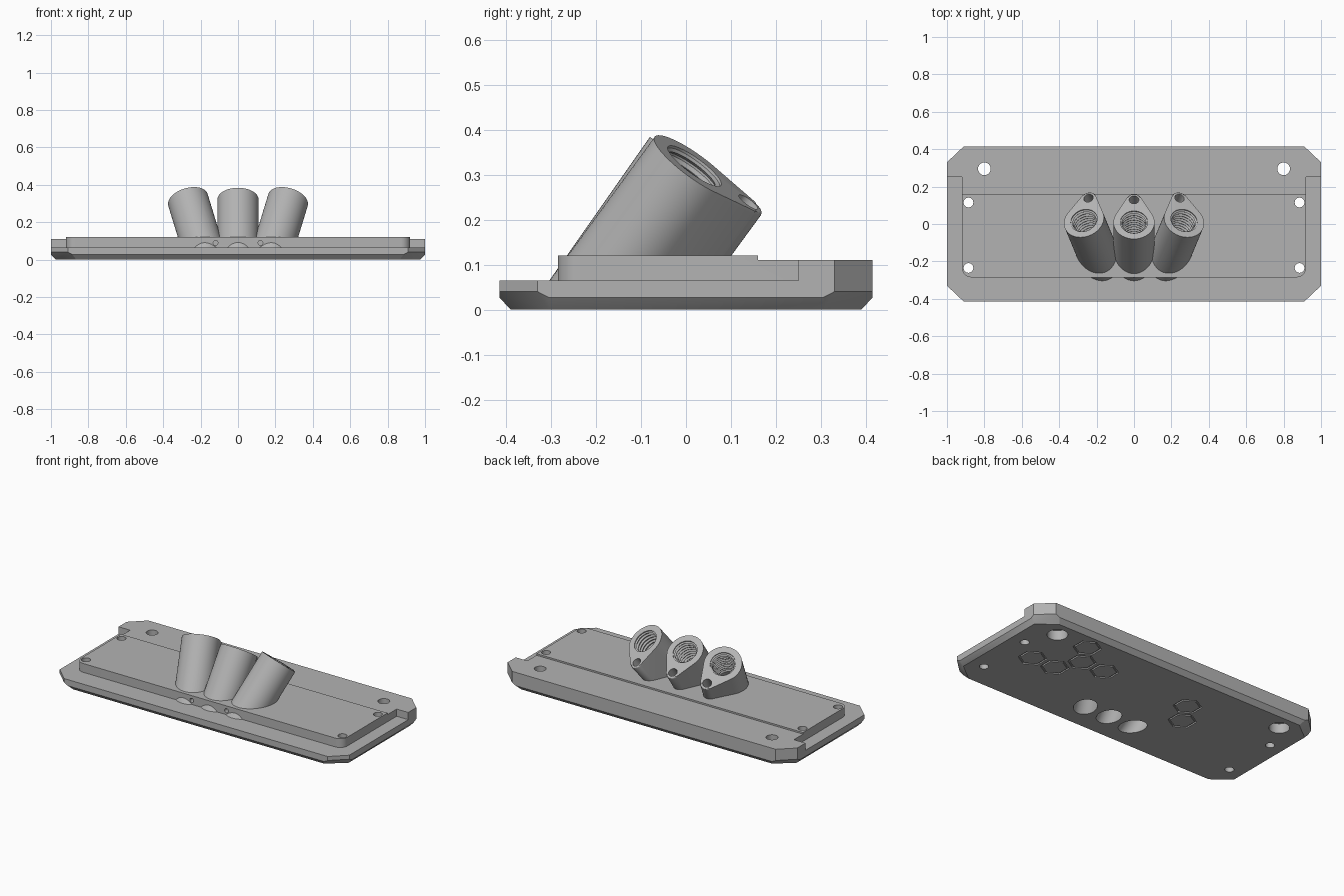
import bpy, bmesh
from math import sin, cos, pi, radians, acos
from mathutils import Matrix, Vector

if "Cube" in bpy.data.objects:
    bpy.data.objects.remove(bpy.data.objects["Cube"])

grey = bpy.data.materials.new("matte_grey")
grey.use_nodes = True
grey.diffuse_color = (0.45, 0.45, 0.45, 1)
grey.node_tree.nodes["Principled BSDF"].inputs["Base Color"].default_value = (0.45, 0.45, 0.45, 1)


def make(name, bm):
    bmesh.ops.recalc_face_normals(bm, faces=bm.faces[:])
    mesh = bpy.data.meshes.new(name)
    bm.to_mesh(mesh)
    bm.free()
    mesh.materials.append(grey)
    obj = bpy.data.objects.new(name, mesh)
    bpy.context.collection.objects.link(obj)
    return obj


def prism(bm, points, z0, z1):
    low = [bm.verts.new((x, y, z0)) for x, y in points]
    high = [bm.verts.new((x, y, z1)) for x, y in points]
    bm.faces.new(low[::-1])
    bm.faces.new(high)
    n = len(points)
    for i in range(n):
        j = (i + 1) % n
        bm.faces.new((low[i], low[j], high[j], high[i]))
    return high


def lathe(bm, profile, matrix, segs=32, closed=False):
    # Revolve (radius, z) pairs about z, capped unless the profile is a loop
    rings = [[bm.verts.new(matrix @ Vector((r * cos(a), r * sin(a), z)))
              for a in (pi / 2 + 2 * pi * i / segs for i in range(segs))]
             for r, z in profile]
    pairs = list(zip(rings, rings[1:]))
    if closed:
        pairs.append((rings[-1], rings[0]))
    else:
        bm.faces.new(rings[0][::-1])
        bm.faces.new(rings[-1])
    for a, b in pairs:
        for i in range(segs):
            j = (i + 1) % segs
            bm.faces.new((a[i], a[j], b[j], b[i]))


def arc(cx, cy, r, start, end, n):
    return [(cx + r * cos(start + (end - start) * i / n),
             cy + r * sin(start + (end - start) * i / n)) for i in range(n + 1)]


def subtract(obj, cutter):
    mod = obj.modifiers.new("cut", 'BOOLEAN')
    mod.operation = 'DIFFERENCE'
    mod.solver = 'EXACT'
    mod.object = cutter
    bpy.context.view_layer.update()
    for o in bpy.context.selected_objects:
        o.select_set(False)
    obj.select_set(True)
    bpy.context.view_layer.objects.active = obj
    bpy.ops.object.modifier_apply(modifier=mod.name)


# Base plate: clipped corners, chamfered underside
bm = bmesh.new()
for x, y, z in [(0.975, 0.305, 0), (0.865, 0.39, 0),
                (1, 0.305, 0.027), (1, 0.33, 0.04), (0.91, 0.415, 0.04), (0.885, 0.415, 0.027),
                (1, 0.33, 0.12), (0.91, 0.415, 0.12)]:
    for sx in (1, -1):
        for sy in (1, -1):
            bm.verts.new((x * sx, y * sy, z))
bmesh.ops.convex_hull(bm, input=bm.verts[:])
bmesh.ops.dissolve_limit(bm, angle_limit=0.01, verts=bm.verts[:], edges=bm.edges[:])
plate = make("base_plate", bm)

# Low ledge around the front and sides of the raised deck
bm = bmesh.new()
ledge = [(-0.92, 0.25), (-1.1, 0.25), (-1.1, -0.6), (1.1, -0.6), (1.1, 0.25), (0.92, 0.25)]
ledge += arc(0.87, -0.235, 0.05, 0, -pi / 2, 8)
ledge += arc(-0.87, -0.235, 0.05, -pi / 2, -pi, 8)
prism(bm, ledge, 0.065, 0.2)
ledge_cutter = make("ledge_cutter", bm)

# Shallow step along the back
bm = bmesh.new()
prism(bm, [(-1.2, 0.16), (1.2, 0.16), (1.2, 0.6), (-1.2, 0.6)], 0.11, 0.2)
step_cutter = make("step_cutter", bm)

# Tubes: leaning teardrop extrusions
BIG, SMALL, GAP = 0.11, 0.04, 0.146
turn = acos((BIG - SMALL) / GAP)
teardrop = arc(0, GAP, SMALL, pi / 2 - turn, pi / 2 + turn, 12)
teardrop += arc(0, 0, BIG, pi / 2 + turn, 2.5 * pi - turn, 36)
tubes = []
holes = bmesh.new()
for name, side in (("right_tube", -1), ("middle_tube", 0), ("left_tube", 1)):
    top = 0.408 if side else 0.392
    place = (Matrix.Translation((0.17 * side, -0.215, 0))
             @ Matrix.Rotation(radians(17) * side, 4, 'Y')
             @ Matrix.Rotation(radians(-35), 4, 'X'))
    bm = bmesh.new()
    rim = set(prism(bm, teardrop, -0.1, top))
    edges = [e for e in bm.edges if all(v in rim for v in e.verts)]
    bmesh.ops.bevel(bm, geom=edges, offset=0.008, segments=3, profile=0.5, affect='EDGES')
    bm.transform(place)
    cut = bmesh.ops.bisect_plane(bm, geom=bm.verts[:] + bm.edges[:] + bm.faces[:],
                                 plane_co=(0, 0, 0.06), plane_no=(0, 0, 1), clear_inner=True)
    bmesh.ops.contextual_create(bm, geom=[e for e in cut["geom_cut"]
                                          if isinstance(e, bmesh.types.BMEdge)])
    tubes.append(make(name, bm))

    # Ridged bore and blind pilot hole
    bore = [(0.065, -0.08), (0.065, top - 0.225)]
    for i in range(10):
        z = top - 0.22 + 0.021 * i
        bore += [(0.064, z), (0.073, z + 0.008), (0.073, z + 0.013), (0.064, z + 0.02)]
    bore += [(0.073, top - 0.006), (0.073, top + 0.05)]
    lathe(holes, bore, place)
    lathe(holes, [(0.026, top - 0.2), (0.026, top + 0.05)],
          place @ Matrix.Translation((0, GAP, 0)), 24)

# Screw holes, counterbored mounting holes and small front pin holes
for sx in (1, -1):
    for y in (0.115, -0.235):
        lathe(holes, [(0.026, -0.1), (0.026, 0.2)], Matrix.Translation((0.885 * sx, y, 0)), 24)
    lathe(holes, [(0.058, -0.1), (0.058, 0.06), (0.034, 0.06), (0.034, 0.2)],
          Matrix.Translation((0.8 * sx, 0.295, 0)))
    lathe(holes, [(0.013, 0), (0.013, 0.06)],
          Matrix.Translation((0.12 * sx, -0.25, 0.09)) @ Matrix.Rotation(pi / 2, 4, 'X'), 12)

# Honeycomb outlines grooved into the underside
for x, y in [(0.58, 0.29), (0.74, 0.01), (0.58, 0.01), (0.5, 0.15),
             (0.34, 0.15), (-0.26, 0.15), (-0.34, 0.01)]:
    lathe(holes, [(0.069, -0.01), (0.081, -0.01), (0.081, 0.008), (0.069, 0.008)],
          Matrix.Translation((x, y, 0)), 6, closed=True)
hole_cutter = make("hole_cutter", holes)

# Cut everything, then drop the helpers
subtract(plate, ledge_cutter)
subtract(plate, step_cutter)
for obj in [plate] + tubes:
    subtract(obj, hole_cutter)
for helper in (ledge_cutter, step_cutter, hole_cutter):
    bpy.data.objects.remove(helper)

for obj in [plate] + tubes:
    obj.select_set(True)
bpy.context.view_layer.objects.active = plate
bpy.ops.object.shade_smooth_by_angle(angle=radians(25))
